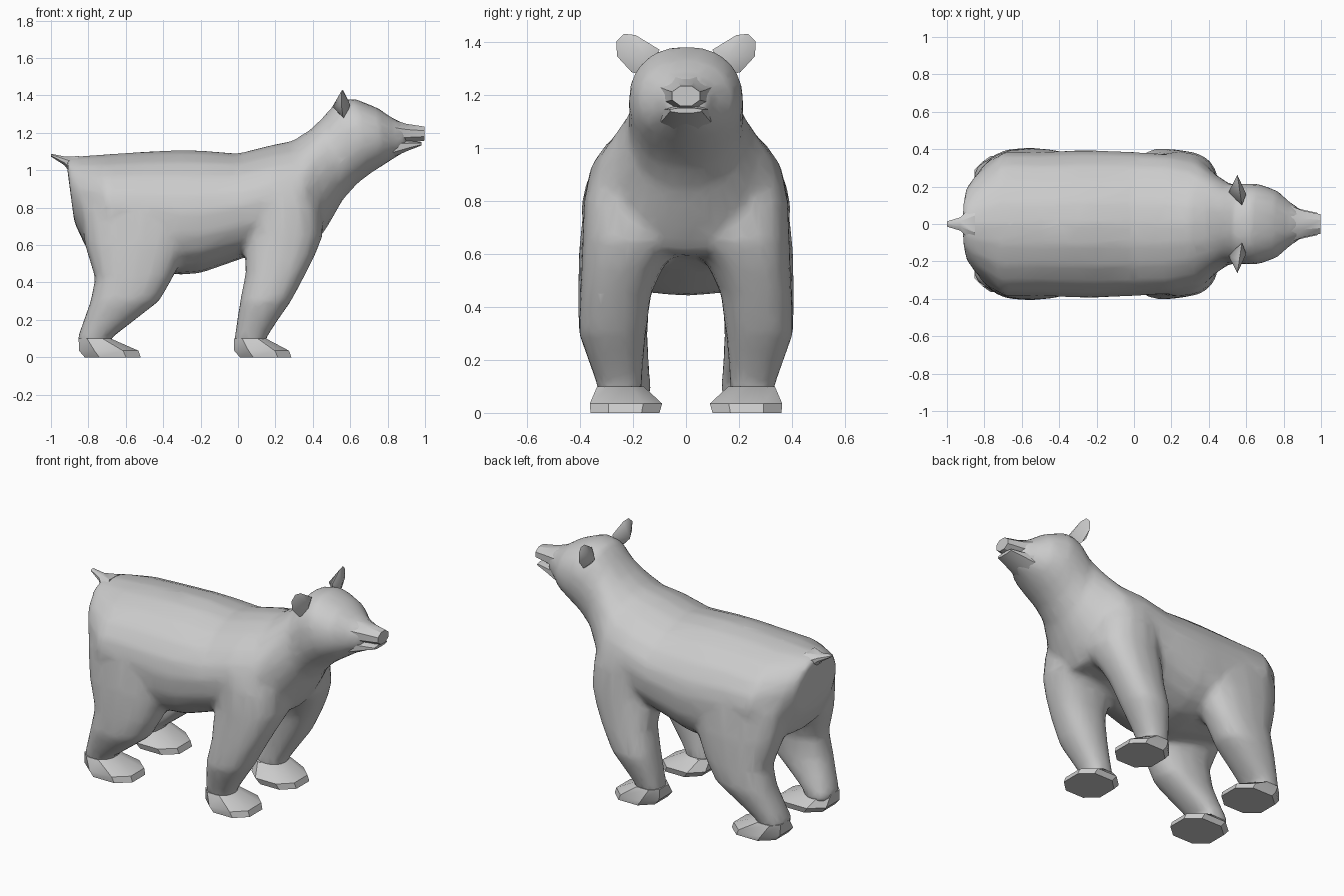
import bpy, bmesh, math
from mathutils import Vector

if "Cube" in bpy.data.objects:
    bpy.data.objects.remove(bpy.data.objects["Cube"])


def ring(c, u, v, n=16, p=2.2, q=None):
    """Superellipse loop around c; exponent p on the +u half, q on the other."""
    pts = []
    full = math.cos(math.pi / n) if n < 10 else 1
    for i in range(n):
        a = 2 * math.pi * (i + 0.5 * (n < 10)) / n
        ca, sa = math.cos(a) / full, math.sin(a) / full
        e = 2 / (p if ca >= 0 or q is None else q)
        pts.append(Vector(c) + Vector(u) * math.copysign(abs(ca) ** e, ca)
                   + Vector(v) * math.copysign(abs(sa) ** e, sa))
    return pts


def loft(bm, rings):
    loops = [[bm.verts.new(p) for p in r] for r in rings]
    for a, b in zip(loops, loops[1:]):
        for i in range(len(a)):
            j = (i + 1) % len(a)
            bm.faces.new((a[i], a[j], b[j], b[i]))
    bm.faces.new(loops[0][::-1])
    bm.faces.new(loops[-1])


def finish(bm, name, angle=35):
    bmesh.ops.recalc_face_normals(bm, faces=bm.faces)
    me = bpy.data.meshes.new(name)
    bm.to_mesh(me)
    bm.free()
    ob = bpy.data.objects.new(name, me)
    bpy.context.collection.objects.link(ob)
    bpy.ops.object.select_all(action='DESELECT')
    ob.select_set(True)
    bpy.context.view_layer.objects.active = ob
    if angle:
        bpy.ops.object.shade_smooth_by_angle(angle=math.radians(angle))
    return ob


def upright(rows, side, n=16, p=2.4):
    """Horizontal sections (z, x0, x1, y0, y1), mirrored by side."""
    return [ring(((x0 + x1) / 2, side * (y0 + y1) / 2, z), ((x1 - x0) / 2, 0, 0),
                 (0, (y1 - y0) / 2, 0), n, p) for z, x0, x1, y0, y1 in rows]


def along(rows, n=8, p=2.0):
    """Sections across x (x, z0, z1, half width)."""
    return [ring((x, 0, (z0 + z1) / 2), (0, 0, (z1 - z0) / 2), (0, w, 0), n, p)
            for x, z0, z1, w in rows]


# Torso, neck and head: top x, top z, bottom x, bottom z, half width
torso = [
    (-.92, 1.06, -.875, .72, .19), (-.87, 1.075, -.81, .58, .27),
    (-.72, 1.085, -.68, .52, .385), (-.50, 1.10, -.50, .48, .385),
    (-.30, 1.108, -.32, .44, .395), (-.20, 1.106, -.20, .45, .395),
    (0, 1.09, .03, .53, .385), (.18, 1.135, .20, .58, .375),
    (.29, 1.157, .41, .60, .345), (.39, 1.22, .48, .70, .265),
    (.46, 1.29, .56, .84, .215), (.53, 1.37, .635, .925, .217),
    (.62, 1.385, .705, .98, .217), (.75, 1.332, .775, 1.025, .182),
    (.83, 1.277, .845, 1.07, .115), (.90, 1.247, .90, 1.10, .075),
]
rear_leg = [(.06, -.85, -.68, .13, .33), (.10, -.86, -.68, .13, .335),
            (.20, -.825, -.55, .14, .37), (.30, -.79, -.42, .145, .405),
            (.42, -.765, -.35, .14, .408), (.60, -.82, -.26, .08, .405),
            (.80, -.85, -.20, .04, .385)]
front_leg = [(.06, -.02, .15, .165, .33), (.10, -.02, .15, .165, .335),
             (.20, -.005, .215, .16, .37), (.30, .01, .285, .15, .405),
             (.45, .04, .365, .13, .40), (.55, .035, .415, .085, .395),
             (.65, .04, .455, .0, .392), (.80, .02, .45, -.03, .385),
             (.90, .05, .40, 0, .365)]
bm = bmesh.new()
loft(bm, [ring(((tx + bx) / 2, 0, (tz + bz) / 2),
               ((tx - bx) / 2, 0, (tz - bz) / 2), (0, w, 0), 20,
               1.9 if tx < .35 else 2.25, 2.5 if tx < .25 else 2.1)
          for tx, tz, bx, bz, w in torso])
for side in (1, -1):
    loft(bm, upright(rear_leg, side))
    loft(bm, upright(front_leg, side))
body = finish(bm, "body_and_legs", 0)

# Fuse the limbs into the torso as one soft skin
fuse = body.modifiers.new("fuse", 'REMESH')
fuse.mode = 'VOXEL'
fuse.voxel_size = 0.016
soften = body.modifiers.new("soften", 'SMOOTH')
soften.factor = 0.5
soften.iterations = 14
reduce = body.modifiers.new("reduce", 'DECIMATE')
reduce.ratio = 0.12
for m in ("fuse", "soften", "reduce"):
    bpy.ops.object.modifier_apply(modifier=m)
bpy.ops.object.shade_smooth()

# Feet: flat soles with sloping toes
for label, heel, toe, ankle in (("front", 0, .285, .15), ("rear", -.83, -.52, -.68)):
    for tag, side in (("left", 1), ("right", -1)):
        bm = bmesh.new()
        loft(bm, upright([(0, heel + .01, toe, .10, .36),
                          (.035, heel - .02, toe - .012, .09, .363),
                          (.10, heel - .022, ankle, .16, .335)], side, 8, 2.4))
        finish(bm, f"{label}_{tag}_foot", 30)

# Muzzle and lower jaw with a narrow gap for the mouth
bm = bmesh.new()
loft(bm, along([(.83, 1.13, 1.27, .10), (.90, 1.145, 1.248, .072),
                (.998, 1.158, 1.233, .052)]))
finish(bm, "muzzle")
bm = bmesh.new()
loft(bm, along([(.83, 1.07, 1.17, .095), (.91, 1.105, 1.158, .075),
                (.98, 1.132, 1.15, .06)], 8, 2.4))
finish(bm, "lower_jaw")

# Tail
bm = bmesh.new()
loft(bm, along([(-.85, .93, 1.075, .11), (-.93, 1.028, 1.074, .035),
                (-1.0, 1.073, 1.088, .014)]))
finish(bm, "tail")

# Ears: rounded lenses, thickest where they meet the head
outline = [(.10, 1.37), (.19, 1.425), (.235, 1.43), (.263, 1.40),
           (.26, 1.345), (.205, 1.285), (.14, 1.27)]
for tag, side in (("left", 1), ("right", -1)):
    bm = bmesh.new()
    rim = [bm.verts.new((.565 - .15 * (y - .18), side * y, z)) for y, z in outline]
    back = bm.verts.new((.505, side * .17, 1.34))
    front = bm.verts.new((.60, side * .16, 1.35))
    for i in range(len(rim)):
        a, b = rim[i], rim[(i + 1) % len(rim)]
        bm.faces.new((a, b, front))
        bm.faces.new((b, a, back))
    finish(bm, f"{tag}_ear", 60)
